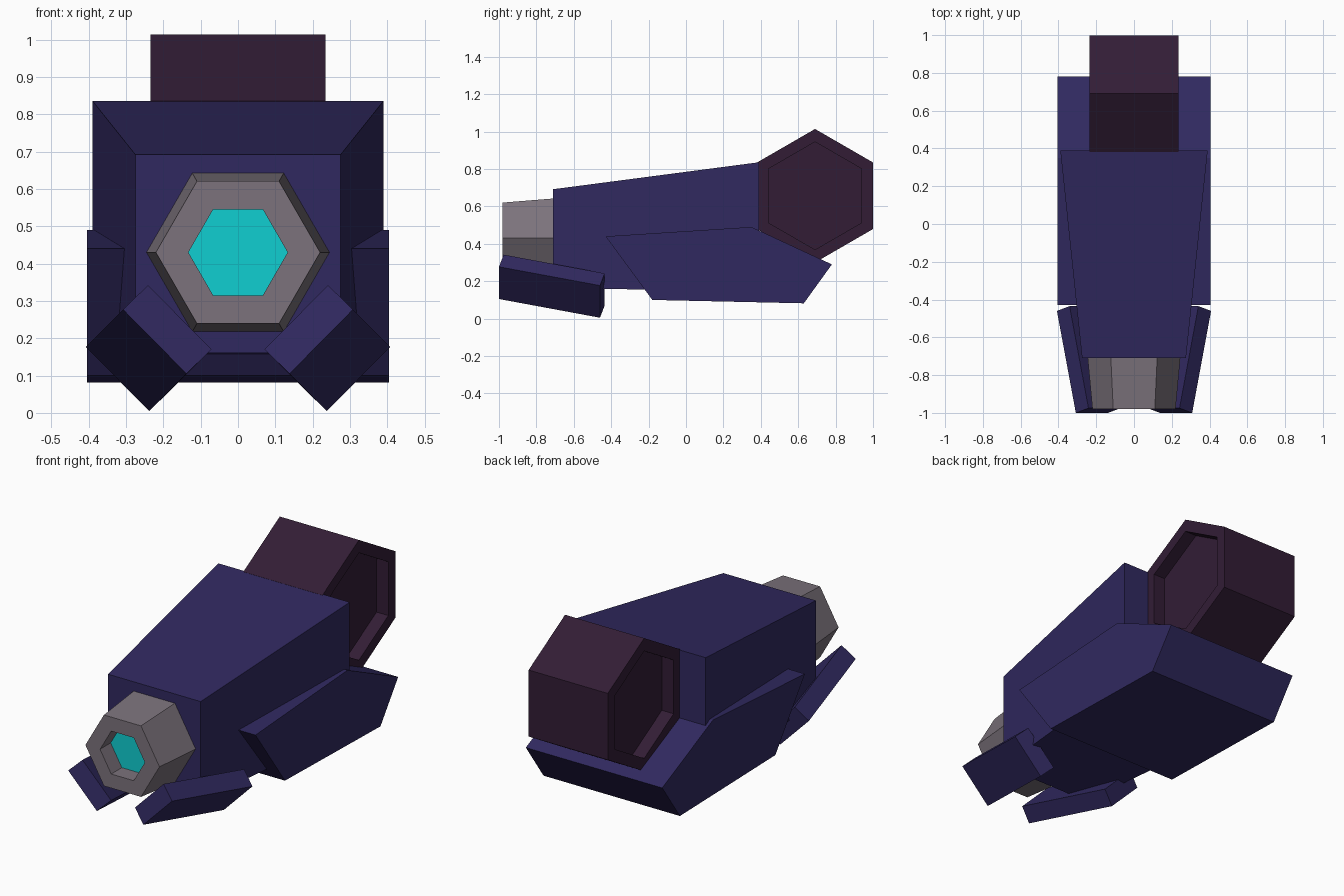
import bpy, bmesh, math
from mathutils import Vector

if "Cube" in bpy.data.objects:
    bpy.data.objects.remove(bpy.data.objects["Cube"])


def material(name, rgb):
    m = bpy.data.materials.new(name)
    m.diffuse_color = (*rgb, 1)
    m.use_nodes = True
    m.node_tree.nodes["Principled BSDF"].inputs["Base Color"].default_value = m.diffuse_color
    return m


NAVY = material("navy", (0.030, 0.022, 0.115))
PLUM = material("plum", (0.032, 0.012, 0.036))
METAL = material("warm_grey", (0.20, 0.17, 0.20))
CYAN = material("cyan_glow", (0.005, 0.62, 0.64))


def loft(name, rings, mats, end_mat=0):
    """Skin a chain of rings with equal point counts and cap both ends."""
    bm = bmesh.new()
    loops = [[bm.verts.new(p) for p in ring] for ring in rings]
    n = len(loops[0])
    for a, b in zip(loops, loops[1:]):
        for i in range(n):
            j = (i + 1) % n
            bm.faces.new((a[i], a[j], b[j], b[i]))
    bm.faces.new(loops[0])
    bm.faces.new(loops[-1]).material_index = end_mat
    bmesh.ops.recalc_face_normals(bm, faces=bm.faces)
    me = bpy.data.meshes.new(name)
    bm.to_mesh(me)
    bm.free()
    for m in mats:
        me.materials.append(m)
    ob = bpy.data.objects.new(name, me)
    bpy.context.collection.objects.link(ob)
    return ob


def rect(y, half, z0, z1):
    return [(-half, y, z0), (half, y, z0), (half, y, z1), (-half, y, z1)]


def hexagon(r, place, turn=0):
    return [place(r * math.cos(turn + k * math.pi / 3),
                  r * math.sin(turn + k * math.pi / 3)) for k in range(6)]


# Tapered main body
loft("main_body", [rect(-0.71, 0.275, 0.16, 0.692),
                   rect(0.39, 0.39, 0.152, 0.836)], [NAVY])

# Lower hull, an extruded side profile
profile = [(-0.43, 0.44), (0.35, 0.49), (0.78, 0.29), (0.63, 0.082), (-0.18, 0.10)]
loft("lower_hull", [[(x, y, z) for y, z in profile] for x in (-0.405, 0.405)], [NAVY])

# Hexagonal rear drum with recessed ends
drum = [(-0.165, 0.288), (-0.235, 0.288), (-0.235, 0.357),
        (0.235, 0.357), (0.235, 0.288), (0.165, 0.288)]
loft("rear_drum", [hexagon(r, lambda u, v, x=x: (x, 0.69 + u, 0.657 + v), math.pi / 6)
                   for x, r in drum], [PLUM])

# Hexagonal front nozzle with a glowing recessed lens
nozzle = [(-0.70, 0.246), (-0.98, 0.22), (-0.98, 0.133), (-0.89, 0.133)]
loft("front_nozzle", [hexagon(r, lambda u, v, y=y: (u, y, 0.43 + v))
                      for y, r in nozzle], [METAL, CYAN], end_mat=1)

# Pair of slanted skid plates below the nozzle
corner = Vector((0.308, -1.0, 0.277))
width = Vector((-0.17, 0, -0.172))
length = Vector((0.10, 0.54, -0.10))
thick = Vector((-0.067, 0.025, 0.065))
for side, label in ((1, "right"), (-1, "left")):
    end = [corner, corner + width, corner + width + thick, corner + thick]
    rings = [[(side * p.x, p.y, p.z) for p in (q + s for q in end)]
             for s in (Vector(), length)]
    loft(label + "_skid_plate", rings, [NAVY])
